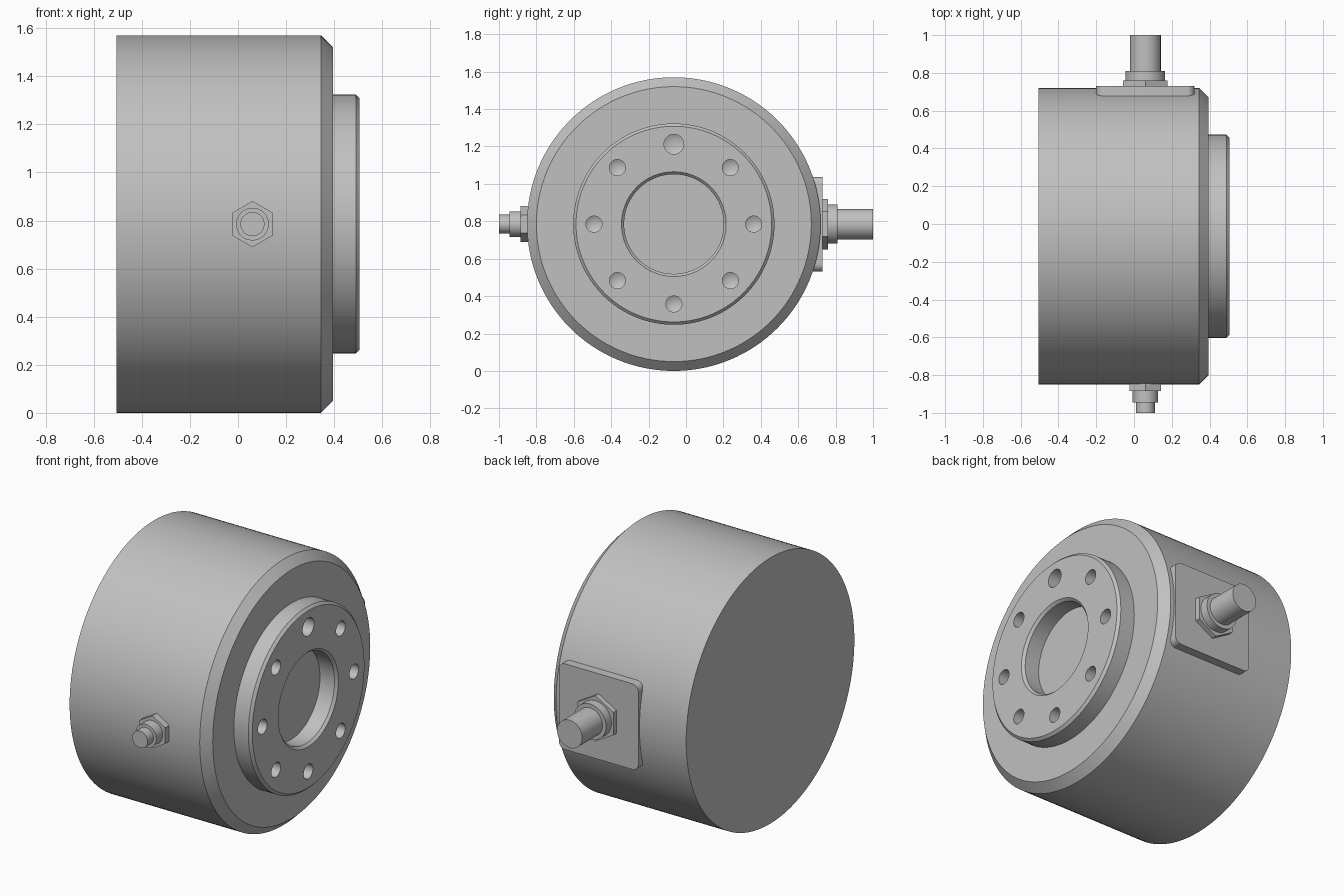
import bpy, bmesh
from math import pi, sin, cos

if "Cube" in bpy.data.objects:
    bpy.data.objects.remove(bpy.data.objects["Cube"])

CY, CZ, PX = -0.065, 0.785, 0.06     # drum axis and port position

steel = bpy.data.materials.new("steel grey")
steel.use_nodes = True
colour = (0.53, 0.53, 0.53, 1)
steel.diffuse_color = colour
steel.node_tree.nodes["Principled BSDF"].inputs["Base Color"].default_value = colour


def finish(name, bm):
    bmesh.ops.remove_doubles(bm, verts=bm.verts, dist=1e-5)
    bmesh.ops.recalc_face_normals(bm, faces=bm.faces)
    mesh = bpy.data.meshes.new(name)
    bm.to_mesh(mesh)
    bm.free()
    mesh.materials.append(steel)
    obj = bpy.data.objects.new(name, mesh)
    bpy.context.collection.objects.link(obj)
    return obj


def turn(bm, profile, axis, y=0, z=0, sides=48):
    """Revolve (position, radius) points around a line along x or y."""
    rings = []
    for pos, rad in profile:
        ring = []
        for i in range(sides):
            a = pi / 2 + 2 * pi * i / sides
            u, v = rad * cos(a), rad * sin(a)
            co = (pos, y + u, z + v) if axis == "x" else (PX + u, pos, z + v)
            ring.append(bm.verts.new(co))
        rings.append(ring)
    for r0, r1 in zip(rings, rings[1:]):
        for i in range(sides):
            j = (i + 1) % sides
            bm.faces.new((r0[i], r0[j], r1[j], r1[i]))


def rod(name, start, end, rad, sides=48):
    bm = bmesh.new()
    turn(bm, [(start, 0), (start, rad), (end, rad), (end, 0)], "y", z=CZ, sides=sides)
    return finish(name, bm)


# Drum with chamfered rim, raised flange and central recess
bm = bmesh.new()
turn(bm, [(-0.505, 0), (-0.505, 0.785), (0.345, 0.785), (0.395, 0.735),
          (0.395, 0.538), (0.49, 0.538), (0.505, 0.523), (0.505, 0.28),
          (0.49, 0.266), (0.395, 0.266), (0.395, 0)], "x", CY, CZ, 128)
drum = finish("drum_body", bm)

# Ring of drilled holes, the top one larger
bm = bmesh.new()
for k in range(8):
    a = pi / 2 + k * pi / 4
    r = 0.053 if k == 0 else 0.043
    turn(bm, [(0.39, 0), (0.415, r), (0.55, r), (0.55, 0)], "x",
         CY + 0.427 * cos(a), CZ + 0.427 * sin(a), 32)
drills = finish("drill_cutters", bm)
drills.hide_render = True
cut = drum.modifiers.new("holes", "BOOLEAN")
cut.object = drills
cut.operation = "DIFFERENCE"
cut.solver = "EXACT"
bpy.context.view_layer.objects.active = drum
bpy.ops.object.modifier_apply(modifier=cut.name)
bpy.data.objects.remove(drills)

# Rear mounting plate with rounded corners
bm = bmesh.new()
corner, hw, hh = 0.04, 0.26, 0.253
outline = []
for q, (sx, sz) in enumerate([(1, 1), (-1, 1), (-1, -1), (1, -1)]):
    for s in range(7):
        a = q * pi / 2 + s * pi / 12
        outline.append(bm.verts.new((PX + sx * (hw - corner) + corner * cos(a), 0.66,
                                     CZ + sz * (hh - corner) + corner * sin(a))))
base = bm.faces.new(outline)
ext = bmesh.ops.extrude_face_region(bm, geom=[base], use_keep_orig=True)
for v in ext["geom"]:
    if isinstance(v, bmesh.types.BMVert):
        v.co.y = 0.73
parts = [drum, finish("rear_plate", bm)]

# Rear connector
parts += [rod("rear_hex_nut", 0.7, 0.76, 0.135, 6),
          rod("rear_collar", 0.75, 0.81, 0.105),
          rod("rear_plug", 0.8, 1.0, 0.082)]

# Front fitting
parts += [rod("front_hex_nut", -0.8, -0.885, 0.096, 6),
          rod("front_collar", -0.88, -0.945, 0.068),
          rod("front_tip", -0.94, -1.0, 0.05)]

# Smooth round walls, keep edges crisp
bpy.ops.object.select_all(action="DESELECT")
for p in parts:
    p.select_set(True)
bpy.context.view_layer.objects.active = drum
bpy.ops.object.shade_smooth_by_angle(angle=pi / 6)
